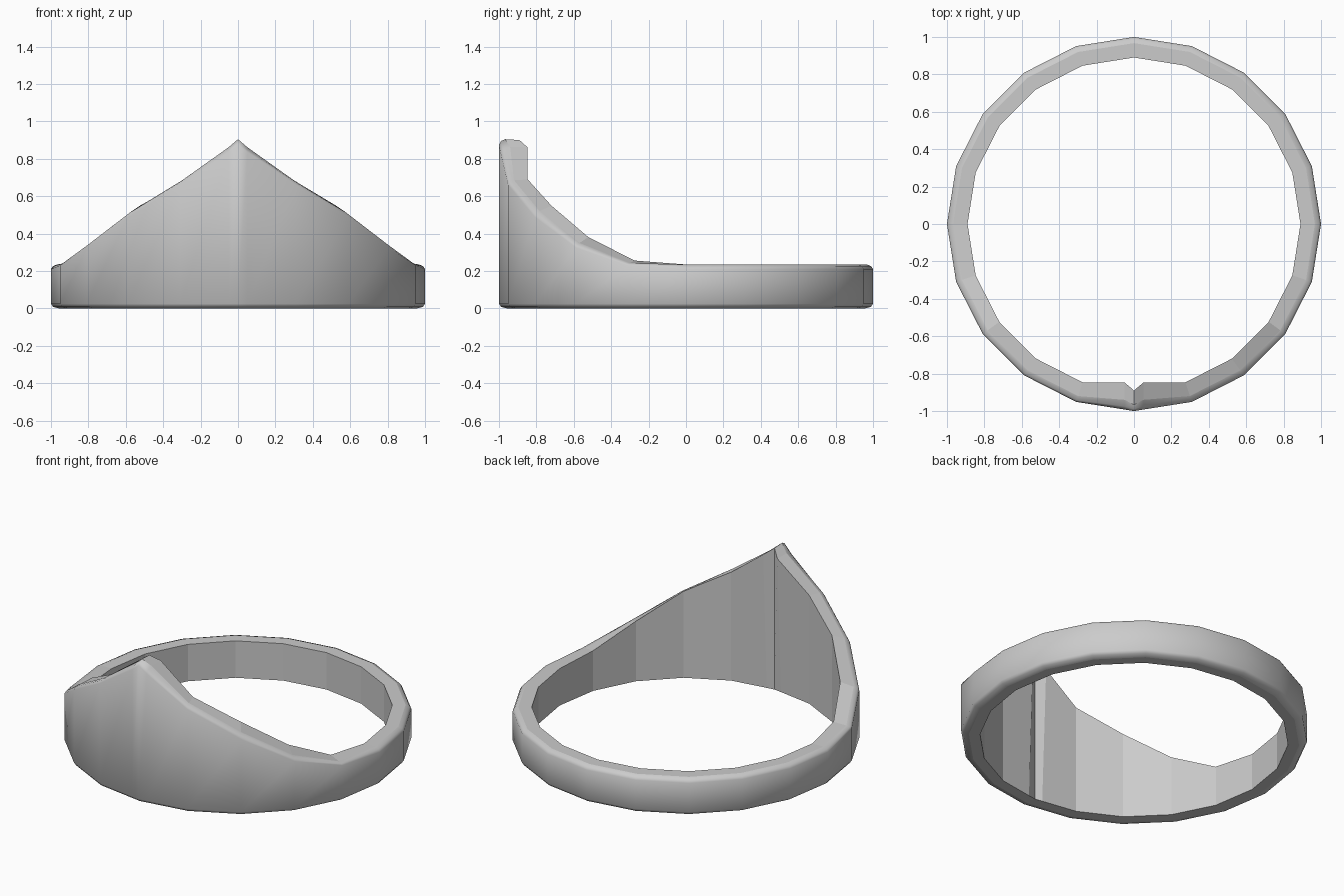
import bpy, bmesh, math

if "Cube" in bpy.data.objects:
    bpy.data.objects.remove(bpy.data.objects["Cube"])

# Heights every 18 degrees, from the front peak round to the plain band:
# outer wall top, rim bevel edge, inner wall top
HEIGHTS = [(0.875, 0.905, 0.90), (0.66, 0.685, 0.69), (0.49, 0.52, 0.55),
           (0.325, 0.35, 0.382), (0.23, 0.243, 0.256)]
BAND = (0.21, 0.235, 0.235)


def section(k):
    """Closed cross-section of the ring at step k (k = 0 is the front)."""
    a = math.radians(18 * k)
    d = min(k, 20 - k)
    outer, rim, inner = HEIGHTS[d] if d < len(HEIGHTS) else BAND
    profile = [(0.89, 0), (0.955, 0), (0.988, 0.008), (1, 0.025),
               (1, outer), (0.99, outer + (rim - outer) * 0.65),
               (0.967, rim), (0.89, inner)]
    return [(r * math.sin(a), -r * math.cos(a), z) for r, z in profile]


def peak_side(s):
    """Extra cross-section beside the peak, where the rim is flattened."""
    x = 0.05 * s
    profile = [(-0.883, 0), (-0.947, 0), (-0.98, 0.008), (-0.992, 0.025),
               (-0.992, 0.835), (-0.975, 0.85), (-0.94, 0.862), (-0.848, 0.862)]
    return [(x, y, z) for y, z in profile]


sections = [section(0), peak_side(1)] + [section(k) for k in range(1, 20)] + [peak_side(-1)]

# Ring band with pointed front
bm = bmesh.new()
rings = [[bm.verts.new(p) for p in s] for s in sections]
n = len(rings[0])
for i, ring in enumerate(rings):
    nxt = rings[(i + 1) % len(rings)]
    for j in range(n):
        q = (j + 1) % n
        face = bm.faces.new((ring[j], nxt[j], nxt[q], ring[q]))
        face.smooth = j in (1, 2, 3, 4, 5)   # rounded outside, faceted inside
bmesh.ops.recalc_face_normals(bm, faces=bm.faces)
mesh = bpy.data.meshes.new("pointed_ring")
bm.to_mesh(mesh)
bm.free()
ring_obj = bpy.data.objects.new("pointed_ring", mesh)
bpy.context.collection.objects.link(ring_obj)
